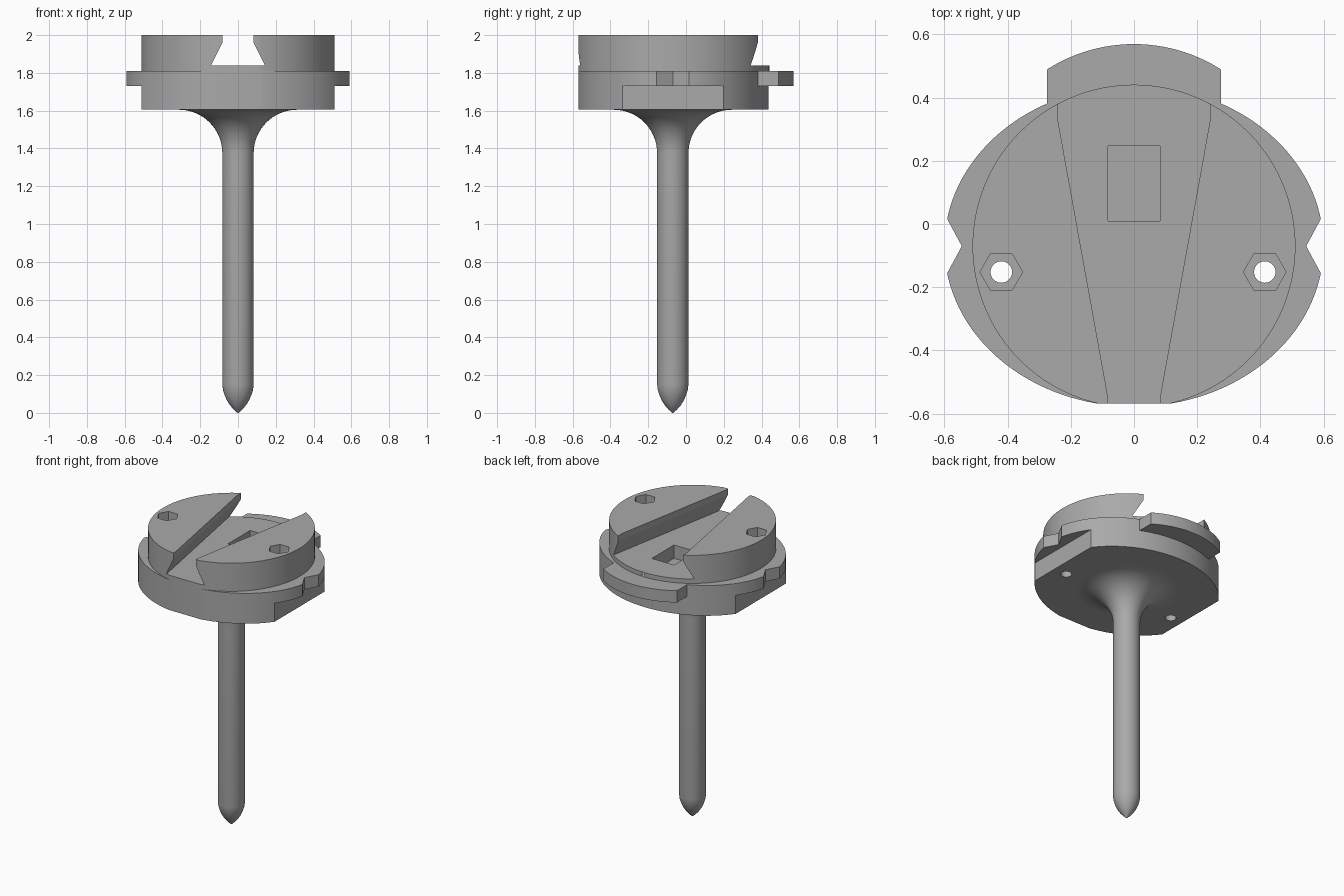
import bpy, bmesh
from math import cos, sin, pi, radians, sqrt

if "Cube" in bpy.data.objects:
    bpy.data.objects.remove(bpy.data.objects["Cube"])

grey = bpy.data.materials.new("plain grey")
grey.use_nodes = True
colour = (0.40, 0.40, 0.40, 1)
grey.diffuse_color = colour
grey.node_tree.nodes["Principled BSDF"].inputs["Base Color"].default_value = colour

AXIS_Y = -0.07      # shared centre of stem and head
R = 0.511           # drum radius


def loft(name, rings, closed=False):
    """Skin a list of equal-length rings; cap both ends."""
    bm = bmesh.new()
    loops = [[bm.verts.new(p) for p in ring] for ring in rings]
    for a, b in zip(loops, loops[1:]):
        n = len(a)
        for i in range(n):
            bm.faces.new((a[i], a[(i + 1) % n], b[(i + 1) % n], b[i]))
    bm.faces.new(loops[0])
    bm.faces.new(loops[-1])
    bmesh.ops.recalc_face_normals(bm, faces=bm.faces)
    mesh = bpy.data.meshes.new(name)
    bm.to_mesh(mesh)
    bm.free()
    mesh.materials.append(grey)
    ob = bpy.data.objects.new(name, mesh)
    bpy.context.collection.objects.link(ob)
    return ob


def prism(name, points, z0, z1):
    return loft(name, [[(x, y, z) for x, y in points] for z in (z0, z1)])


def oval(rx, ry, n, cx=0, cy=AXIS_Y):
    return [(cx + rx * cos(2 * pi * i / n), cy + ry * sin(2 * pi * i / n)) for i in range(n)]


def rect(x0, x1, y0, y1):
    return [(x0, y0), (x1, y0), (x1, y1), (x0, y1)]


def combine(target, other, operation):
    mod = target.modifiers.new("combine", "BOOLEAN")
    mod.operation, mod.object, mod.solver = operation, other, "EXACT"
    bpy.context.view_layer.objects.active = target
    bpy.ops.object.modifier_apply(modifier=mod.name)
    bpy.data.objects.remove(other)


def smooth(ob, degrees):
    bpy.ops.object.select_all(action="DESELECT")
    ob.select_set(True)
    bpy.context.view_layer.objects.active = ob
    bpy.ops.object.shade_smooth_by_angle(angle=radians(degrees))


# Oval base with flats and V notches on both sides
head = prism("head", oval(0.6, 0.508, 128), 1.605, 1.81)
for s in (-1, 1):
    combine(head, prism("flat_cutter", rect(*sorted((s * 0.51, s * 0.8)), -0.8, 0.8), 1.5, 1.73), "DIFFERENCE")
    notch = [(s * 0.545, AXIS_Y), (s * 0.645, AXIS_Y + 0.185), (s * 0.645, AXIS_Y - 0.185)]
    combine(head, prism("notch_cutter", notch, 1.7, 1.9), "DIFFERENCE")

# Curved tab at the back
arc = [(x, 0.057 + sqrt(0.5125 ** 2 - x * x)) for x in (0.275 * (1 - i / 12) for i in range(25))]
combine(head, prism("tab", [(-0.275, 0.2), (0.275, 0.2)] + arc, 1.73, 1.81), "UNION")

# Round drum on top, then trim the front flat
combine(head, prism("drum", oval(R, R, 128), 1.78, 2.0), "UNION")
combine(head, prism("front_cutter", rect(-1, 1, -1, -0.568), 1.5, 2.2), "DIFFERENCE")

# Tapered dovetail slot
sections = []
for y, w in ((-0.8, 0.083), (-0.545, 0.083), (0.335, 0.242), (0.7, 0.242)):
    half = [(w + 0.06, 1.84), (w, 1.96), (w, 2.1)]
    sections.append([(x, y, z) for x, z in half] + [(-x, y, z) for x, z in reversed(half)])
combine(head, loft("slot_cutter", sections), "DIFFERENCE")

# Rectangular pocket in the slot floor
combine(head, prism("pocket_cutter", rect(-0.083, 0.083, 0.01, 0.247), 1.75, 1.95), "DIFFERENCE")

# Hexagonal nut pockets with through holes
for x in (-0.42, 0.414):
    combine(head, prism("nut_cutter", oval(0.0675, 0.0675, 6, x, -0.152), 1.9, 2.1), "DIFFERENCE")
    combine(head, prism("hole_cutter", oval(0.034, 0.034, 32, x, -0.152), 1.5, 2.05), "DIFFERENCE")
smooth(head, 25)

# Stem with pointed tip and flared top
profile = [(0.003, 0.0), (0.022, 0.017), (0.042, 0.04), (0.058, 0.065), (0.07, 0.092),
           (0.079, 0.12), (0.083, 0.15)]
profile += [(0.313 - 0.23 * cos(a), 1.375 + 0.23 * sin(a)) for a in (pi / 2 * i / 16 for i in range(17))]
profile.append((0.313, 1.612))
stem = loft("stem", [[(x, y, z) for x, y in oval(r, r, 64)] for r, z in profile])
smooth(stem, 40)
